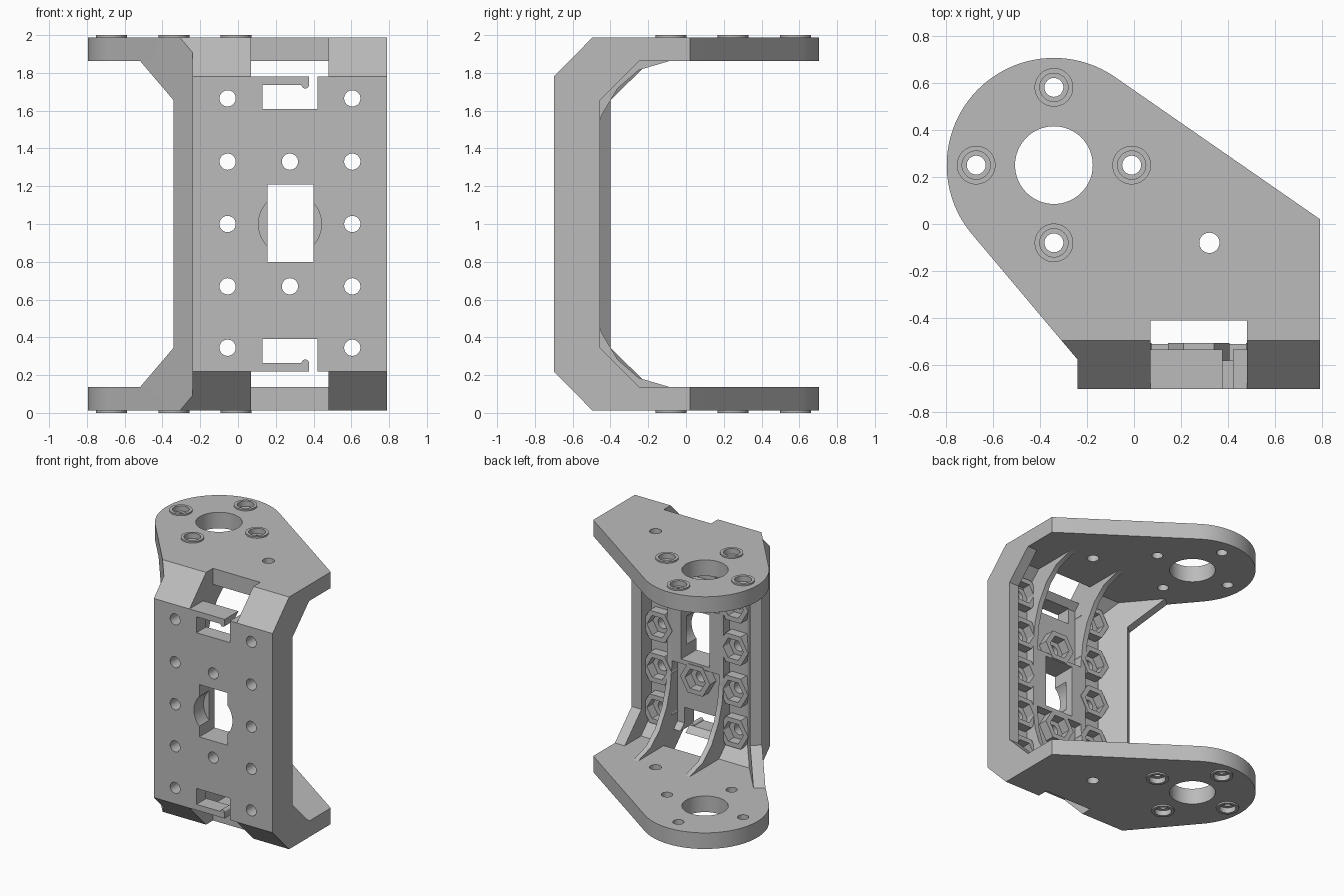
import bpy, bmesh
from math import cos, sin, pi, radians
from mathutils import Matrix, Vector

if "Cube" in bpy.data.objects:
    bpy.data.objects.remove(bpy.data.objects["Cube"])

grey = bpy.data.materials.new("bracket grey")
grey.use_nodes = True
COLOUR = (0.5, 0.5, 0.5, 1)
grey.diffuse_color = COLOUR
grey.node_tree.nodes["Principled BSDF"].inputs["Base Color"].default_value = COLOUR

AXES = {"x": lambda u, v, w: (w, u, v),
        "y": lambda u, v, w: (u, w, v),
        "z": lambda u, v, w: (u, v, w)}


def prisms(name, axis, solids):
    """One object made of flat outlines, each extruded along an axis: (outline, start, end)."""
    bm = bmesh.new()
    for pts, a, b in solids:
        low = [bm.verts.new(AXES[axis](u, v, a)) for u, v in pts]
        high = [bm.verts.new(AXES[axis](u, v, b)) for u, v in pts]
        bm.faces.new(low)
        bm.faces.new(high[::-1])
        n = len(pts)
        for i in range(n):
            j = (i + 1) % n
            bm.faces.new((low[i], high[i], high[j], low[j]))
    bmesh.ops.recalc_face_normals(bm, faces=bm.faces)
    mesh = bpy.data.meshes.new(name)
    bm.to_mesh(mesh)
    bm.free()
    mesh.materials.append(grey)
    obj = bpy.data.objects.new(name, mesh)
    bpy.context.collection.objects.link(obj)
    return obj


def ngon(u, v, r, n=48):
    return [(u + r * cos(2 * pi * i / n), v + r * sin(2 * pi * i / n)) for i in range(n)]


def rect(u0, u1, v0, v1):
    return [(u0, v0), (u1, v0), (u1, v1), (u0, v1)]


def flip(pts):
    return [(u, 2 - v) for u, v in pts]


def up_down(pts):
    """Complete a lower half outline with its upper half, mirrored about mid height."""
    return pts + flip(pts)[::-1]


def combine(obj, cutter, how="DIFFERENCE"):
    mod = obj.modifiers.new("cut", "BOOLEAN")
    mod.operation, mod.solver, mod.object = how, "EXACT", cutter
    bpy.context.view_layer.objects.active = obj
    bpy.ops.object.modifier_apply(modifier=mod.name)
    bpy.data.objects.remove(cutter)


# Main shell: a chamfered C section trimmed to the plan outline
section = up_down([(-0.70, 1.0), (-0.70, 0.22), (-0.495, 0.012), (0.9, 0.012),
                   (0.9, 0.138), (-0.45, 0.138), (-0.58, 0.268), (-0.58, 0.9)][1:-1])
# the lower half runs from outer corner to inner corner, so order it as a closed C
half = [(-0.70, 0.22), (-0.495, 0.012), (0.9, 0.012), (0.9, 0.138), (-0.45, 0.138), (-0.58, 0.268)]
section = up_down(half)
HUB = (-0.34, 0.25)
arc = [(HUB[0] + 0.455 * cos(radians(a)), HUB[1] + 0.455 * sin(radians(a))) for a in range(55, 221, 3)]
outline = [(-0.24, -0.575), (-0.24, -0.75), (0.79, -0.75), (0.79, 0.02)] + arc
body = prisms("bracket_shell", "x", [(section, -0.9, 0.9)])
combine(body, prisms("plan_trim", "z", [(outline, -0.1, 2.1)]), "INTERSECT")

# Plate holes: hub opening, four counterbored screws and a pivot hole
screws = [(HUB[0] + dx, HUB[1] + dy) for dx, dy in ((0.33, 0), (-0.33, 0), (0, 0.33), (0, -0.33))]
plate_holes = [(ngon(*HUB, 0.165, 64), -0.1, 2.1), (ngon(0.32, -0.08, 0.043), -0.1, 2.1)]
plate_holes += [(ngon(x, y, 0.04), -0.1, 2.1) for x, y in screws]
combine(body, prisms("plate_holes", "z", plate_holes))
ENDS = ((-0.1, 0.045), (1.955, 2.1))
combine(body, prisms("counterbores", "z", [(ngon(x, y, 0.066), a, b) for x, y in screws for a, b in ENDS]))

# Notches through the chamfers
combine(body, prisms("notches", "z", [(rect(0.07, 0.48, -0.8, -0.41), a, b)
                                      for a, b in ((-0.1, 0.22), (1.78, 2.1))]))

# Front wall holes, snap slots and round window recess
bolts = [(x, z) for x in (-0.055, 0.605) for z in (0.345, 0.67, 1.0, 1.33, 1.665)]
bolts += [(0.275, 0.67), (0.275, 1.33)]
slot = [(0.13, 1.61), (0.42, 1.61), (0.42, 1.8), (0.375, 1.8), (0.375, 1.735), (0.13, 1.735)]
front_holes = [(ngon(x, z, 0.043), -0.8, -0.5) for x, z in bolts]
front_holes += [(p, -0.8, -0.5) for p in (slot, flip(slot))]
front_holes.append((ngon(0.275, 1.0, 0.167, 64), -0.8, -0.5))
combine(body, prisms("front_holes", "y", front_holes))
window = rect(0.155, 0.40, 0.8, 1.21)
combine(body, prisms("window_cut", "y", [(window, -0.8, -0.4)]))

# Rectangular window frame behind the round recess
frame = prisms("window_frame", "y", [(rect(0.06, 0.49, 0.765, 1.24), -0.58, -0.51)])
combine(frame, prisms("frame_cut", "y", [(window, -0.8, -0.4)]))

# Rounded hooks on the snap tabs
hook = ngon(0.356, 1.737, 0.02, 24)
hooks = prisms("snap_hooks", "y", [(hook, -0.699, -0.581), (flip(hook), -0.699, -0.581)])

# Hexagonal nut sockets inside the front wall
sockets = prisms("nut_sockets", "y", [(ngon(x, z, 0.13, 6), -0.585, -0.505) for x, z in bolts])
combine(sockets, prisms("nut_pockets", "y", [(ngon(x, z, 0.088, 6), -0.7, -0.4) for x, z in bolts]))

# Raised rings around the screw holes
rings = prisms("screw_rings", "z", [(ngon(x, y, 0.082), a, b)
                                    for x, y in screws for a, b in ((0, 0.04), (1.96, 2.0))])
combine(rings, prisms("ring_bores", "z", [(ngon(x, y, 0.06), -0.1, 2.1) for x, y in screws]))

# Right-hand flange and the two curved inner ribs
flange = up_down([(-0.6, 0.25), (-0.48, 0.13), (-0.245, 0.13), (-0.455, 0.345)])
flange = up_down([(-0.455, 0.345), (-0.24, 0.13), (-0.48, 0.13), (-0.6, 0.25)])
side_wall = prisms("side_flange", "x", [(flange, 0.705, 0.79)])
curve = up_down([(-0.51, 0.72), (-0.49, 0.56), (-0.445, 0.42), (-0.36, 0.28), (-0.25, 0.185),
                 (-0.08, 0.135), (-0.48, 0.13), (-0.6, 0.25)])
ribs = prisms("inner_ribs", "x", [(curve, 0.03, 0.07), (curve, 0.48, 0.52)])

# Slanted flange along the angled plan edge
slant = up_down([(0.157, 0.345), (0.442, 0.13), (0.0, 0.13), (-0.06, 0.22)])
slant_wall = prisms("slanted_flange", "y", [(slant, 0, 0.085)])
along = Vector((-0.643, 0.766, 0))
inward = Vector((0.766, 0.643, 0))
turn = Matrix((along, inward, Vector((0, 0, 1)))).transposed().to_4x4()
slant_wall.data.transform(Matrix.Translation((-0.24, -0.575, 0)) @ turn)
slant_wall.data.flip_normals()

# Smooth the round holes and rims, keep all edges crisp
for obj in (body, frame, hooks, sockets, rings, side_wall, ribs, slant_wall):
    bpy.ops.object.select_all(action="DESELECT")
    obj.select_set(True)
    bpy.context.view_layer.objects.active = obj
    bpy.ops.object.shade_smooth_by_angle(angle=radians(25))
